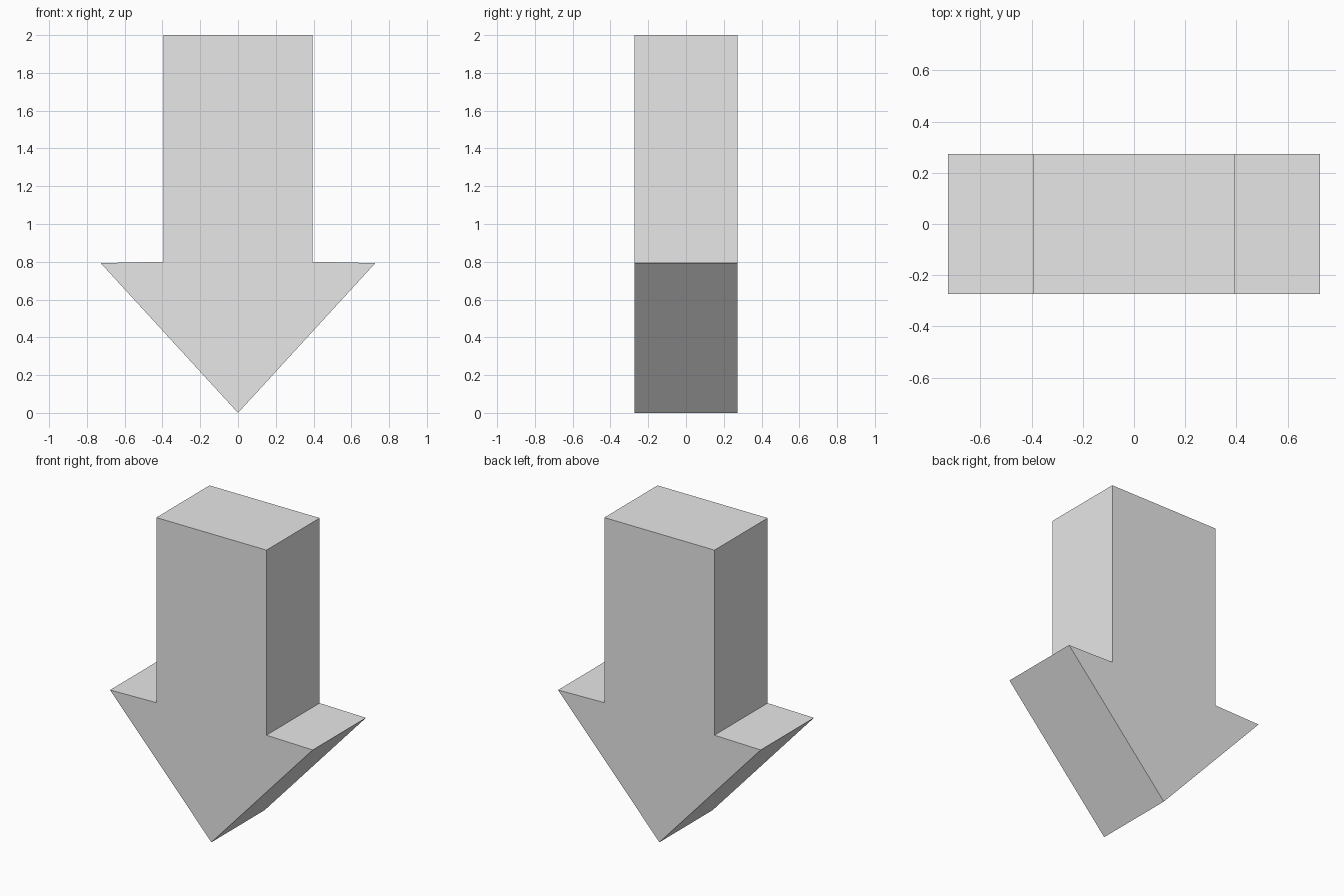
import bpy
import bmesh

# Remove the default object
cube = bpy.data.objects.get("Cube")
if cube:
    bpy.data.objects.remove(cube, do_unlink=True)

# Plain grey material
grey = bpy.data.materials.new("light_grey")
grey.use_nodes = True
colour = (0.8, 0.8, 0.8, 1)
grey.diffuse_color = colour
grey.node_tree.nodes["Principled BSDF"].inputs["Base Color"].default_value = colour

# Arrow outline: right half, then mirrored to the left
depth = 0.545
half = [(0.727, 0.793), (0.395, 0.8), (0.395, 2.0)]
outline = [(0, 0)] + half + [(-x, z) for x, z in reversed(half)]

# Extrude the outline from front to back
bm = bmesh.new()
front = bm.faces.new([bm.verts.new((x, -depth / 2, z)) for x, z in outline])
result = bmesh.ops.extrude_face_region(bm, geom=[front], use_keep_orig=True)
back = [v for v in result["geom"] if isinstance(v, bmesh.types.BMVert)]
bmesh.ops.translate(bm, verts=back, vec=(0, depth, 0))
bmesh.ops.recalc_face_normals(bm, faces=bm.faces)

mesh = bpy.data.meshes.new("down_arrow")
bm.to_mesh(mesh)
bm.free()
mesh.materials.append(grey)
arrow = bpy.data.objects.new("down_arrow", mesh)
bpy.context.collection.objects.link(arrow)
